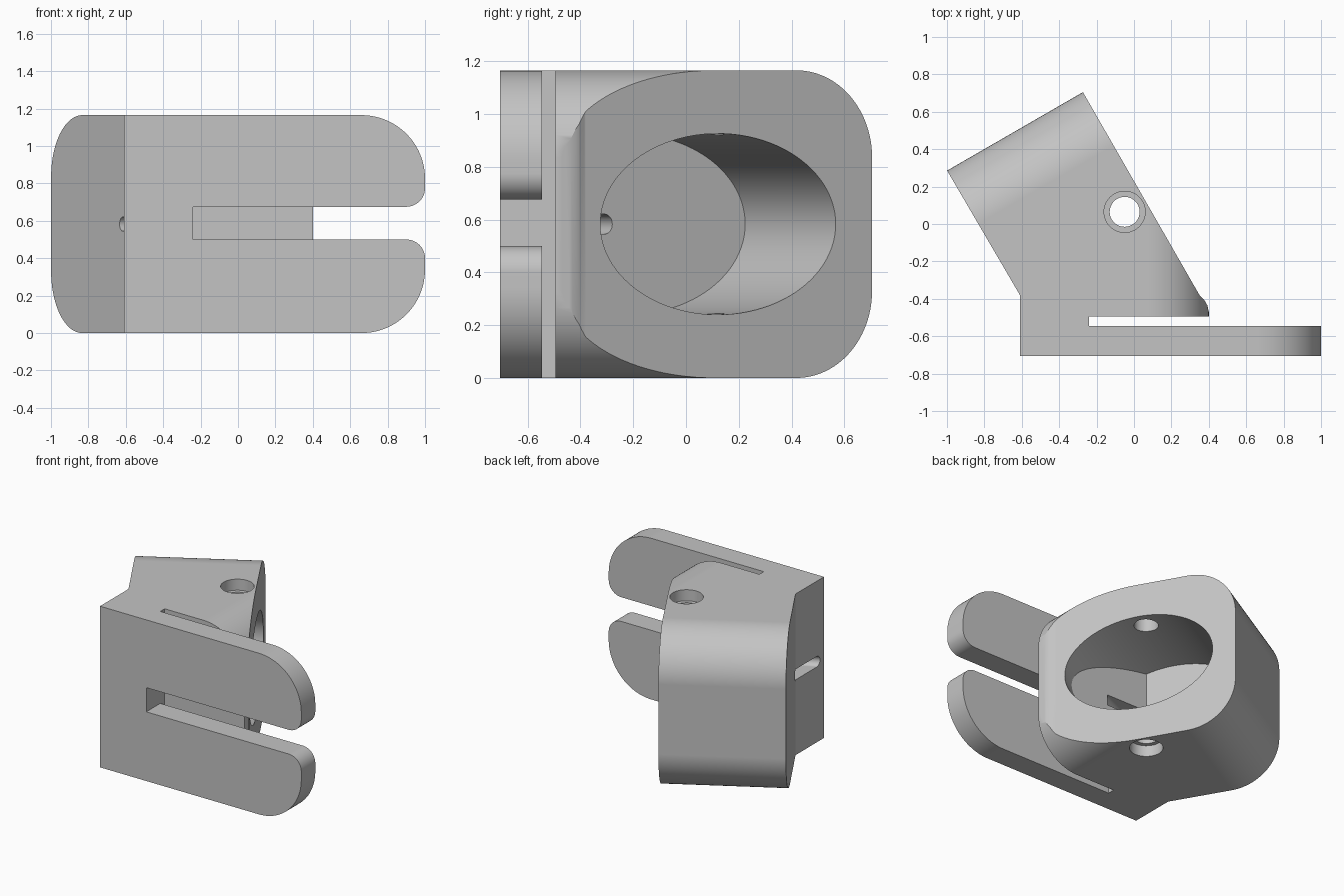
import bpy, bmesh, math
from mathutils import Vector

old = bpy.data.objects.get("Cube")
if old:
    bpy.data.objects.remove(old, do_unlink=True)

grey = bpy.data.materials.new("plain grey")
grey.use_nodes = True
grey.diffuse_color = (0.55, 0.55, 0.55, 1)
grey.node_tree.nodes["Principled BSDF"].inputs["Base Color"].default_value = (0.55, 0.55, 0.55, 1)

X, Y, Z = Vector((1, 0, 0)), Vector((0, 1, 0)), Vector((0, 0, 1))
C30, S30 = math.cos(math.radians(30)), 0.5
N = Vector((C30, S30, 0))     # direction of the socket axis
T = Vector((-S30, C30, 0))    # direction along the socket face
H = 1.165                     # full height
MID = H / 2


def arc(cx, cy, rx, ry, start, end, steps=24):
    """Points on an elliptical arc, angles in degrees."""
    return [(cx + rx * math.cos(math.radians(start + (end - start) * i / steps)),
             cy + ry * math.sin(math.radians(start + (end - start) * i / steps)))
            for i in range(steps + 1)]


def prism(name, points, u, v, w, low, high):
    """Sweep a flat outline in the u, v plane along w."""
    bm = bmesh.new()
    base = [bm.verts.new(u * a + v * b + w * low) for a, b in points]
    face = bm.faces.new(base)
    made = bmesh.ops.extrude_face_region(bm, geom=[face])
    moved = [g for g in made["geom"] if isinstance(g, bmesh.types.BMVert)]
    bmesh.ops.translate(bm, verts=moved, vec=w * (high - low))
    bmesh.ops.remove_doubles(bm, verts=bm.verts, dist=1e-5)
    bmesh.ops.recalc_face_normals(bm, faces=bm.faces)
    mesh = bpy.data.meshes.new(name)
    bm.to_mesh(mesh)
    bm.free()
    mesh.materials.append(grey)
    obj = bpy.data.objects.new(name, mesh)
    bpy.context.collection.objects.link(obj)
    return obj


def combine(target, tool, operation):
    """Apply a boolean and throw the tool away."""
    mod = target.modifiers.new("boolean", "BOOLEAN")
    mod.operation = operation
    mod.solver = "EXACT"
    mod.object = tool
    bpy.context.view_layer.update()
    graph = bpy.context.evaluated_depsgraph_get()
    mesh = bpy.data.meshes.new_from_object(target.evaluated_get(graph))
    target.modifiers.clear()
    target.data = mesh
    bpy.data.objects.remove(tool, do_unlink=True)


# Angled socket block, with its spine reaching into the plate
footprint = [(-0.61, -0.62), (-0.3, -0.62), (-0.3, -0.545), (-0.24, -0.545),
             (-0.24, -0.495), (0.4, -0.495), (0.4, -0.47), (0.392, -0.435),
             (0.375, -0.405), (0.35, -0.38), (-0.273, 0.705), (-1, 0.287), (-0.61, -0.38)]
body = prism("clamp_bracket", footprint, X, Y, Z, 0, H)


def rounded_end(end, r):
    return ([(-2, 0)] + arc(end - r, r, r, r, -90, 0)
            + arc(end - r, H - r, r, r, 0, 90) + [(-2, H)])


# Round the narrow front end and the wide back end
combine(body, prism("front_rounding", rounded_end(0.4, 0.33), X, Z, Y, -1, 1), "INTERSECT")
combine(body, prism("back_rounding", rounded_end(0.747, 0.33), T, Z, N, -2, 2), "INTERSECT")

# Forked plate with rounded prongs
prong = ([(-0.61, 0)] + arc(0.66, 0.34, 0.34, 0.34, -90, 0)
         + arc(0.9, 0.4, 0.1, 0.1, 0, 90, 12) + [(-0.24, 0.5)])
plate = prong + [(x, H + 0.01 - z if z > 0.39 else H - z) for x, z in reversed(prong)]
combine(body, prism("forked_plate", plate, X, Z, Y, -0.705, -0.545), "UNION")

# Oval blind socket, closed by a flat wall behind the slit
socket = prism("socket", arc(0.074, MID, 0.514, 0.343, 0, 360, 96)[:-1], T, Z, N, -0.57, 0.5)
limit = [(-2, -0.39), (2, -0.39), (2, 2), (-2, 2)]
combine(socket, prism("socket_limit", limit, X, Y, Z, -1, 2), "INTERSECT")
combine(body, socket, "DIFFERENCE")

# Set screw hole through top and bottom, with a counterbore on each side
for radius, low, high in ((0.08, -0.1, H + 0.1), (0.11, -0.1, 0.08), (0.11, H - 0.08, H + 0.1)):
    circle = arc(-0.05, 0.065, radius, radius, 0, 360, 48)[:-1]
    combine(body, prism("screw_hole", circle, X, Y, Z, low, high), "DIFFERENCE")

# Flat cable channel from the side into the socket
r = 0.038
shift = 0.61 * 0.45
channel = (arc(-0.33 - r + shift, MID, r, r, -90, 90, 16)
           + arc(-0.66 + r + shift, MID, r, r, 90, 270, 16))
combine(body, prism("cable_channel", channel, Y, Z, Vector((1, 0.45, 0)), -0.8, -0.1), "DIFFERENCE")

# Clean shading
bpy.ops.object.select_all(action="DESELECT")
body.select_set(True)
bpy.context.view_layer.objects.active = body
bpy.ops.object.shade_smooth_by_angle(angle=math.radians(25))
weighted = body.modifiers.new("weighted_normals", "WEIGHTED_NORMAL")
weighted.weight = 100
weighted.keep_sharp = True
